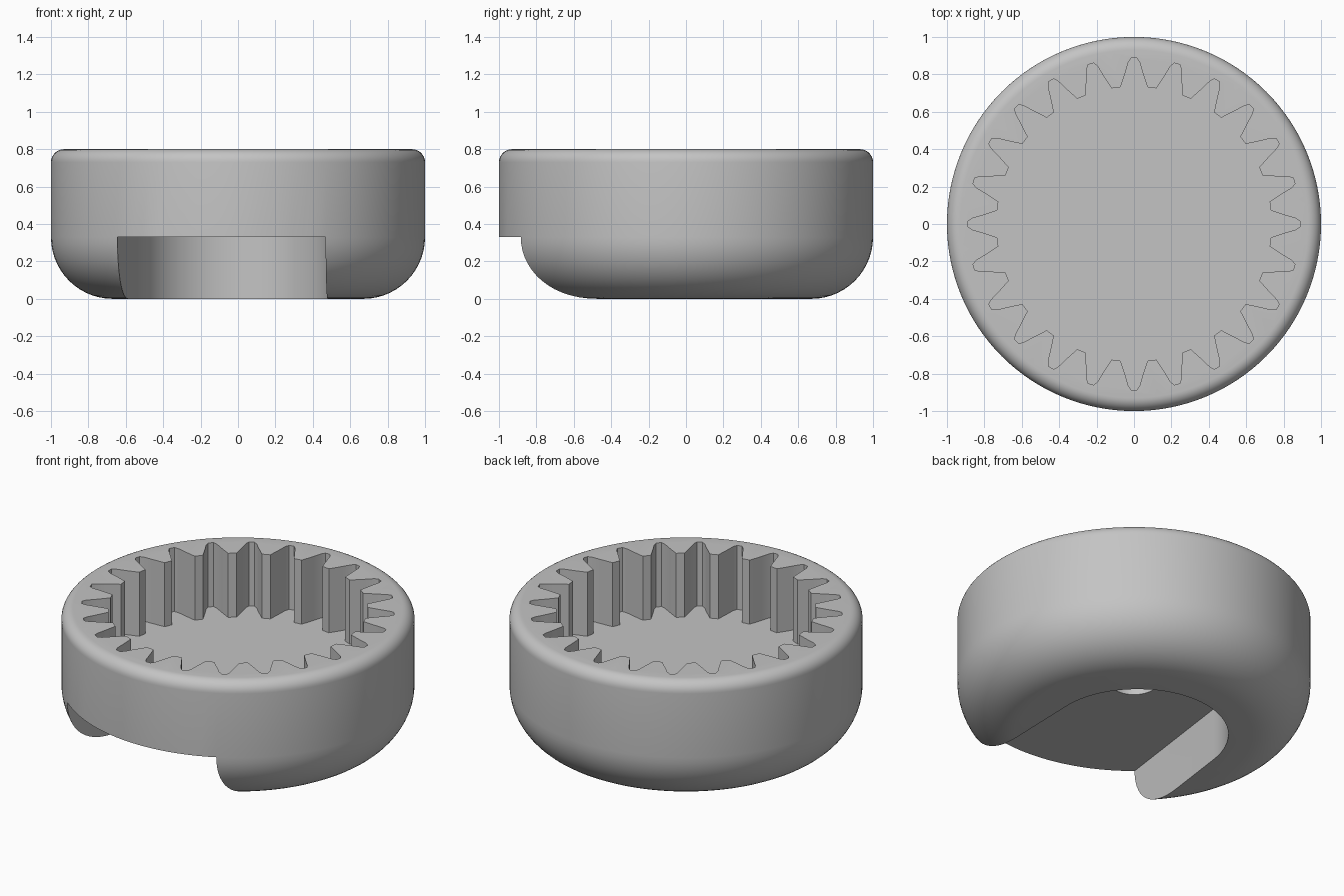
import bpy, bmesh
from math import sin, cos, pi, radians, atan2

cube = bpy.data.objects.get("Cube")
if cube:
    bpy.data.objects.remove(cube, do_unlink=True)

grey = bpy.data.materials.new("light grey")
grey.use_nodes = True
colour = (0.55, 0.55, 0.55, 1)
grey.diffuse_color = colour
grey.node_tree.nodes["Principled BSDF"].inputs["Base Color"].default_value = colour


def make_object(name, bm):
    bmesh.ops.recalc_face_normals(bm, faces=bm.faces)
    mesh = bpy.data.meshes.new(name)
    bm.to_mesh(mesh)
    bm.free()
    mesh.materials.append(grey)
    obj = bpy.data.objects.new(name, mesh)
    bpy.context.collection.objects.link(obj)
    return obj


def prism(name, outline, bottom, top):
    """Extrude a flat outline between two heights."""
    bm = bmesh.new()
    face = bm.faces.new([bm.verts.new((x, y, bottom)) for x, y in outline])
    new = bmesh.ops.extrude_face_region(bm, geom=[face])["geom"]
    verts = [v for v in new if isinstance(v, bmesh.types.BMVert)]
    bmesh.ops.translate(bm, verts=verts, vec=(0, 0, top - bottom))
    return make_object(name, bm)


def arc(cx, cy, r, start, end, steps):
    angles = [start + (end - start) * i / steps for i in range(steps + 1)]
    return [(cx + r * cos(a), cy + r * sin(a)) for a in angles]


def lathe(name, profile, sides):
    """Spin a radius and height profile into a closed solid."""
    bm = bmesh.new()
    rings = [[bm.verts.new((r * cos(2 * pi * i / sides), r * sin(2 * pi * i / sides), z))
              for i in range(sides)] for r, z in profile]
    for low, high in zip(rings, rings[1:]):
        for i in range(sides):
            j = (i + 1) % sides
            bm.faces.new((low[i], low[j], high[j], high[i]))
    bm.faces.new(rings[0])
    bm.faces.new(rings[-1])
    return make_object(name, bm)


# Round body with a wide lower fillet and a narrow upper one
HEIGHT, LOWER, UPPER = 0.8, 0.33, 0.07
profile = arc(1 - LOWER, LOWER, LOWER, -pi / 2, 0, 14)
profile += arc(1 - UPPER, HEIGHT - UPPER, UPPER, 0, pi / 2, 8)
body = lathe("gear_cap_body", profile, 128)

# Internal gear pocket: half a tooth gap, mirrored and repeated
TEETH = 24
half_gap = [(0.735, 5.6), (0.81, 3.3), (0.865, 2.0), (0.887, 1.0)]
gap = [(r, -a) for r, a in half_gap] + [(r, a) for r, a in reversed(half_gap)]
gear = []
for t in range(TEETH):
    for r, a in gap:
        angle = 2 * pi * t / TEETH + radians(a)
        gear.append((r * cos(angle), r * sin(angle)))
pocket = prism("gear_pocket_cutter", gear, 0.40, 1.0)

# Underside slot: round inner end with two tangent walls flaring to the front
slot_x, slot_r = -0.025, 0.515
slot = arc(slot_x, 0, slot_r, radians(-1.4), radians(172.5), 40)


def wall_end(point, lean):
    reach = 1.3
    return (point[0] - reach * sin(lean), point[1] - reach * cos(lean))


outline = [wall_end(slot[0], radians(1.4))] + slot + [wall_end(slot[-1], radians(7.5))]
slot_cutter = prism("slot_cutter", outline, -0.2, 0.33)

# Shallow round recess in the slot ceiling
recess = prism("recess_cutter", arc(0, 0, 0.135, 0, 2 * pi * 31 / 32, 31), 0.25, 0.385)

for cutter in (pocket, slot_cutter, recess):
    mod = body.modifiers.new(cutter.name, "BOOLEAN")
    mod.operation = "DIFFERENCE"
    mod.solver = "EXACT"
    mod.object = cutter
    cutter.hide_render = True

# Bake the cuts, remove the cutters and smooth the rounded surfaces
bpy.ops.object.select_all(action="DESELECT")
body.select_set(True)
bpy.context.view_layer.objects.active = body
for mod in list(body.modifiers):
    bpy.ops.object.modifier_apply(modifier=mod.name)
for cutter in (pocket, slot_cutter, recess):
    bpy.data.objects.remove(cutter, do_unlink=True)
bpy.ops.object.shade_smooth_by_angle(angle=radians(30))
